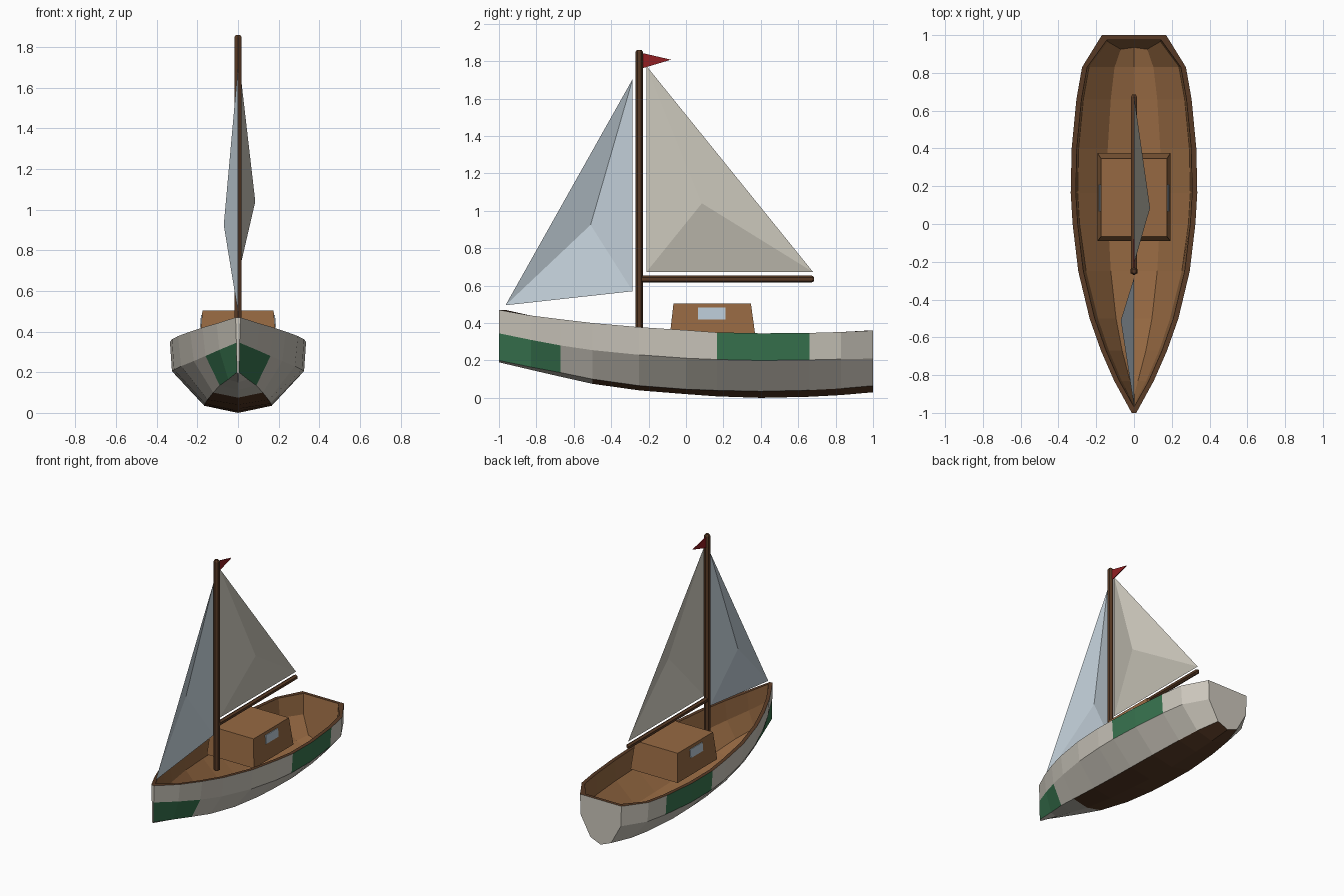
import bpy, bmesh, math
from mathutils import Vector

if "Cube" in bpy.data.objects:
    bpy.data.objects.remove(bpy.data.objects["Cube"])


def material(name, rgb):
    m = bpy.data.materials.new(name)
    lin = [((c / 255 + 0.055) / 1.055) ** 2.4 for c in rgb]
    m.diffuse_color = (*lin, 1)
    m.use_nodes = True
    m.node_tree.nodes["Principled BSDF"].inputs["Base Color"].default_value = m.diffuse_color
    return m


WHITE = material("hull_white", (204, 199, 188))
GREEN = material("green_paint", (56, 116, 79))
DARK = material("dark_wood", (88, 58, 37))
WOOD = material("light_wood", (150, 105, 66))
MAIN = material("cream_canvas", (203, 199, 187))
JIB = material("pale_blue_canvas", (192, 205, 214))
GLASS = material("window_glass", (186, 202, 214))
RED = material("flag_red", (146, 30, 34))


def finish(bm, name, mats, recalc=True):
    if recalc:
        bmesh.ops.recalc_face_normals(bm, faces=bm.faces)
    me = bpy.data.meshes.new(name)
    bm.to_mesh(me)
    bm.free()
    ob = bpy.data.objects.new(name, me)
    for m in mats:
        me.materials.append(m)
    bpy.context.collection.objects.link(ob)
    return ob


# Hull stations: y, half-widths (sheer, chine, bilge), heights (sheer, chine, bilge, keel)
STATIONS = [
    (-1.00, .012, .008, .005, .470, .345, .200, .190),
    (-0.83, .105, .092, .048, .440, .310, .165, .150),
    (-0.67, .175, .160, .090, .420, .280, .135, .113),
    (-0.50, .235, .218, .122, .400, .255, .100, .075),
    (-0.25, .295, .280, .150, .378, .230, .065, .040),
    (0.00, .325, .315, .163, .362, .212, .046, .020),
    (0.165, .335, .325, .166, .350, .205, .040, .008),
    (0.40, .330, .320, .166, .345, .200, .035, .000),
    (0.66, .305, .295, .150, .347, .203, .041, .006),
    (0.83, .275, .265, .130, .352, .207, .050, .015),
    (1.00, .170, .165, .085, .360, .210, .065, .030),
]


def section(st, inner):
    """Seven points from the left sheer, round the keel, to the right sheer."""
    y, b, c, l, zs, zc, zl, zk = st
    ys = [y] * 4
    if inner:
        b, c, l = (max(.002, w - .027) for w in (b, c, l))
        zl, zk = zl + .025, zk + .025
        if y == 1:                       # inner transom leans forward
            l, ys = .07, [.975, .965, .925, .935]
        if y == -1:                      # inner bow sits behind the stem
            ys = [-.965, -.95, -.90, -.90]
    right = [(b, ys[0], zs), (c, ys[1], zc), (l, ys[2], zl)]
    left = [(-x, yy, z) for x, yy, z in right]
    return left + [(0, ys[3], zk)] + right[::-1]


# Hull: outer skin, inner skin and rim, painted by strake and length
bm = bmesh.new()
outer = [[bm.verts.new(p) for p in section(s, False)] for s in STATIONS]
inner = [[bm.verts.new(p) for p in section(s, True)] for s in STATIONS]


def add(verts, mat):
    bm.faces.new(verts).material_index = mat


for i in range(len(STATIONS) - 1):
    mid = (STATIONS[i][0] + STATIONS[i + 1][0]) / 2
    for j in range(6):
        strake = min(j, 5 - j)           # 0 topside, 1 lower side, 2 bottom
        paint = 0
        if (strake == 0 and .165 < mid < .66) or (strake == 1 and mid < -.67):
            paint = 1
        elif strake == 2 and mid > -.5:
            paint = 2
        for skin, mat in ((outer, paint), (inner, 3)):
            add([skin[i][j], skin[i + 1][j], skin[i + 1][j + 1], skin[i][j + 1]], mat)
    for j in (0, 6):
        add([outer[i][j], inner[i][j], inner[i + 1][j], outer[i + 1][j]], 2)
for k in (0, -1):                        # stem and transom
    add(outer[k], 0)
    add(inner[k], 3)
    add([outer[k][0], outer[k][6], inner[k][6], inner[k][0]], 2)
finish(bm, "hull", [WHITE, GREEN, DARK, WOOD])


# Cabin: tapered box
def frustum(name, low, high, z0, z1, mat):
    bm = bmesh.new()
    rings = []
    for (hx, y0, y1), z in ((low, z0), (high, z1)):
        rings.append([bm.verts.new(p) for p in
                      ((-hx, y0, z), (hx, y0, z), (hx, y1, z), (-hx, y1, z))])
    a, b = rings
    bm.faces.new(a)
    bm.faces.new(b)
    for i in range(4):
        n = (i + 1) % 4
        bm.faces.new([a[i], a[n], b[n], b[i]])
    return finish(bm, name, [mat])


frustum("cabin", (.193, -.09, .375), (.175, -.067, .347), .30, .505, WOOD)


# Windows: thin plates that follow the cabin sides
def cabin_x(z):
    return .193 - .018 * (z - .30) / .205


for side, label in ((1, "right"), (-1, "left")):
    bm = bmesh.new()
    corners = [(.065, .42), (.21, .42), (.21, .482), (.065, .482)]
    back, front = ([bm.verts.new((side * (cabin_x(z) + d), y, z)) for y, z in corners]
                   for d in (-.002, .005))
    bm.faces.new(back)
    bm.faces.new(front)
    for i in range(4):
        n = (i + 1) % 4
        bm.faces.new([back[i], back[n], front[n], front[i]])
    finish(bm, "window_" + label, [GLASS])


# Spars: six-sided poles with a short tapered tip
def pole(name, start, end, radius, mat):
    start, end = Vector(start), Vector(end)
    axis = (end - start).normalized()
    side = Vector((1, 0, 0))
    up = axis.cross(side)
    bm = bmesh.new()
    rings = []
    for p, r in ((start, radius), (end - axis * .012, radius), (end, radius * .6)):
        rings.append([bm.verts.new(p + r * (side * math.cos(a) + up * math.sin(a)))
                      for a in (math.tau * (k + .5) / 6 for k in range(6))])
    for a, b in zip(rings, rings[1:]):
        for i in range(6):
            n = (i + 1) % 6
            bm.faces.new([a[i], a[n], b[n], b[i]])
    bm.faces.new(rings[0])
    bm.faces.new(rings[-1])
    return finish(bm, name, [mat])


pole("mast", (0, -.25, .30), (0, -.25, 1.86), .021, DARK)
pole("boom", (0, -.25, .635), (0, .685, .635), .018, DARK)


# Sails: triangles bellied out around one point
def sail(name, corners, belly, mat):
    bm = bmesh.new()
    vs = [bm.verts.new((0, y, z)) for y, z in corners]
    c = bm.verts.new(belly)
    for i in range(3):
        bm.faces.new([vs[i], vs[(i + 1) % 3], c])
    return finish(bm, name, [mat], recalc=False)


sail("main_sail", [(-.212, 1.775), (-.212, .672), (.68, .672)], (.085, .085, 1.04), MAIN)
sail("front_sail", [(-.285, 1.705), (-.965, .495), (-.285, .57)], (-.07, -.51, .925), JIB)

# Pennant: thin triangular plate at the masthead
bm = bmesh.new()
tri = [(-.24, 1.845), (-.24, 1.76), (-.08, 1.808)]
a, b = ([bm.verts.new((x, y, z)) for y, z in tri] for x in (-.003, .003))
bm.faces.new(a)
bm.faces.new(b)
for i in range(3):
    n = (i + 1) % 3
    bm.faces.new([a[i], a[n], b[n], b[i]])
finish(bm, "pennant", [RED])
